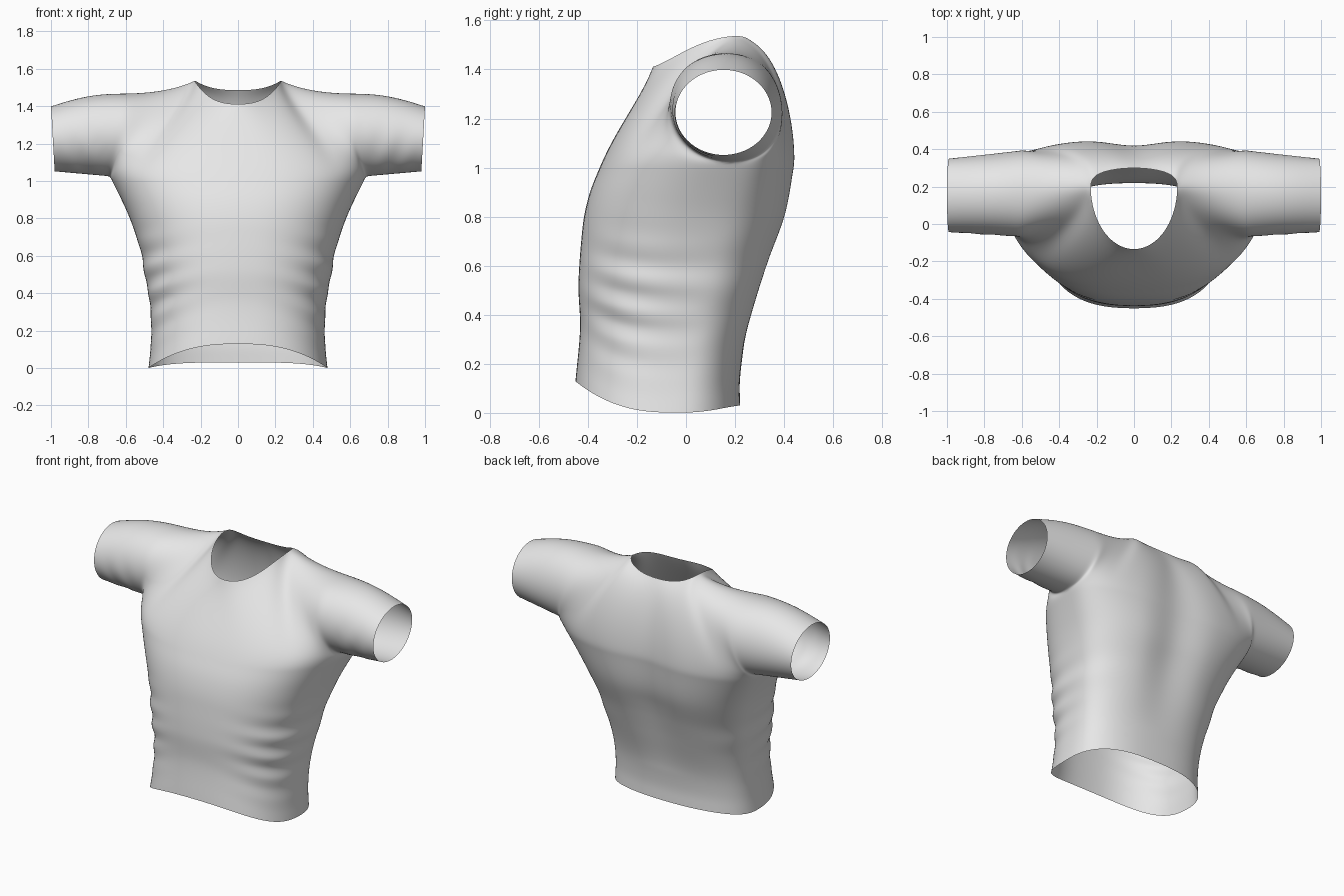
import bpy, bmesh, math
from mathutils import Vector

if "Cube" in bpy.data.objects:
    bpy.data.objects.remove(bpy.data.objects["Cube"])

K = 10        # columns from centre front to side seam
NECK = 5      # columns that end on the neckline
ROWS = 30     # rows from hem to armpit
ARCH = 9      # rows from armpit to shoulder
ARMPIT = 1.02


def curve(table, z):
    """Smooth interpolation through (z, value) pairs."""
    n = len(table)
    z = min(max(z, table[0][0]), table[-1][0])
    i = next(k for k in range(n - 1) if z <= table[k + 1][0])
    (z0, a), (z1, b) = table[i], table[i + 1]

    def slope(k):
        lo, hi = table[max(k - 1, 0)], table[min(k + 1, n - 1)]
        return (hi[1] - lo[1]) / (hi[0] - lo[0])
    return hermite(a, b, slope(i) * (z1 - z0), slope(i + 1) * (z1 - z0), (z - z0) / (z1 - z0))


def hermite(a, b, ta, tb, s):
    return (a * (2 * s**3 - 3 * s**2 + 1) + ta * (s**3 - 2 * s**2 + s)
            + b * (3 * s**2 - 2 * s**3) + tb * (s**3 - s**2))


def blend(stops, u):
    """Blend of three vectors placed at u = 0, 0.5, 1."""
    a, b, c = map(Vector, stops)
    return a.lerp(b, 2 * u) if u < 0.5 else b.lerp(c, 2 * u - 1)


# Torso profiles by height
WIDTH = [(0, .48), (.12, .468), (.25, .466), (.4, .48), (.5, .502), (.6, .515),
         (.7, .545), (.8, .58), (.9, .625), (1.02, .685)]
FRONT = [(0, -.452), (.25, -.433), (.45, -.44), (.7, -.425), (.8, -.412), (.9, -.388), (1.02, -.345)]
BACK = [(0, .222), (.1, .22), (.25, .24), (.45, .3), (.6, .35), (.8, .42), (1.02, .455)]
SEAM = [(0, -.05), (.5, .02), (.8, .1), (1.02, .19)]
SHOULDER = [(.235, 1.54), (.3, 1.515), (.4, 1.49), (.5, 1.477), (.58, 1.472)]


def torso_point(row, k):
    """Point on the torso; k runs from centre front (0) to centre back (2K)."""
    z0 = ARMPIT * row / ROWS
    front = k <= K
    a = math.pi / 2 * (k if front else 2 * K - k) / K
    s, c = math.sin(a), max(math.cos(a), 0)
    if k == K:
        c = 0
    sx = s ** .8
    lift = .13 * (1 - sx**2.5) if front else .03 * (1 - sx**4)
    z = z0 + lift * (1 - z0 / ARMPIT)
    ys = curve(SEAM, z0)
    yo = curve(FRONT if front else BACK, z0)
    power = .8 if front else .8 - .1 * z0
    x, y = curve(WIDTH, z0) * sx, ys + (yo - ys) * c ** power
    if not front:    # hollow along the spine
        y -= .045 * math.exp(-(x / .14)**2) * min(max((z0 - .2) / .5, 0), 1)
    # Soft folds across the waist, fading to the centre and the back
    env = math.exp(-((z0 - .42) / .22)**2) * math.exp(-((k / K - .68) / .28)**2)
    fold = 0.011 * env * math.sin(2 * math.pi * (z0 / .14 + .9 * x))
    return Vector((x + fold * s, y - fold * c, z))


def top_point(j, front):
    """Neckline points, then the shoulder seam."""
    if j <= NECK:
        a = math.pi / 2 * j / NECK
        s, c = math.sin(a), max(math.cos(a), 0)
        if j == NECK:
            c = 0
        if front:
            return Vector((.235 * s, .2 - .34 * c, 1.41 + .13 * s**3))
        return Vector((.235 * s, .2 + .1 * c**.7, 1.485 + .055 * s**3))
    f = (j - NECK) / (K - NECK)
    x = .235 + .345 * f
    return Vector((x, .2 - .03 * f, curve(SHOULDER, x)))


def yoke_point(i, j, front):
    """Upper front or back panel, from chest row up to neckline and shoulder."""
    u = j / K
    start = torso_point(ROWS, j if front else 2 * K - j)
    if front:
        ta = Vector((0, .18, .42)).lerp(Vector((-.05, -1.0, 0)), u**3)
        tb = blend([(0, .1, .35), (0, .42, .25), (0, 1.0, 0)], u)
    else:
        ta = Vector((0, 0, .5)).lerp(Vector((-.05, .85, 0)), u**3)
        tb = blend([(0, -.2, .3), (0, -.5, .12), (0, -.85, 0)], u)
    return hermite(start, top_point(j, front), ta, tb, i / ARCH)


bm = bmesh.new()


def patch(grid):
    """Quad sheet from a grid of points."""
    vs = [[bm.verts.new(p) for p in row] for row in grid]
    for r0, r1 in zip(vs, vs[1:]):
        for n in range(len(r0) - 1):
            bm.faces.new((r0[n], r0[n + 1], r1[n + 1], r1[n]))


# Torso tube, front yoke, back yoke
patch([[torso_point(r, k) for k in range(2 * K + 1)] for r in range(ROWS + 1)])
patch([[yoke_point(i, j, True) for j in range(K + 1)] for i in range(ARCH + 1)])
patch([[yoke_point(i, j, False) for j in range(K, -1, -1)] for i in range(ARCH + 1)])

# Sleeve, from the armhole loop to the round cuff
armhole = [yoke_point(i, K, True) for i in range(ARCH + 1)]
armhole += [yoke_point(i, K, False) for i in range(ARCH - 1, -1, -1)]
STEPS = 9
sleeve = []
for n, p in enumerate(armhole):
    a = math.pi * n / ARCH
    up = -math.cos(a)
    cuff = Vector((.99 + .01 * up, .153 - .2 * math.sin(a), 1.225 + .177 * up))
    line = []
    for m in range(STEPS + 1):
        f = m / STEPS
        q = p.lerp(cuff, f)
        bulge = math.sin(math.pi * f)
        q.z += .022 * bulge * max(up, 0)
        # Slanted creases on the lower front of the sleeve
        crease = .010 * bulge * max(math.sin(a), 0) * max(.4 - up, 0)
        q.y -= crease * math.sin(2 * math.pi * (q.x / .13 - q.z / .3))
        line.append(q)
    sleeve.append(line)
patch(sleeve)

bmesh.ops.remove_doubles(bm, verts=bm.verts, dist=1e-4)
mesh = bpy.data.meshes.new("shirt")
bm.to_mesh(mesh)
bm.free()
mesh.polygons.foreach_set("use_smooth", [True] * len(mesh.polygons))

fabric = bpy.data.materials.new("light grey fabric")
fabric.diffuse_color = (.8, .8, .8, 1)
fabric.use_nodes = True
fabric.node_tree.nodes["Principled BSDF"].inputs["Base Color"].default_value = fabric.diffuse_color
mesh.materials.append(fabric)

shirt = bpy.data.objects.new("shirt", mesh)
bpy.context.collection.objects.link(shirt)
mirror = shirt.modifiers.new("other half", 'MIRROR')
mirror.use_clip = True
mirror.merge_threshold = .001
smooth = shirt.modifiers.new("smooth cloth", 'SUBSURF')
smooth.levels = smooth.render_levels = 2
